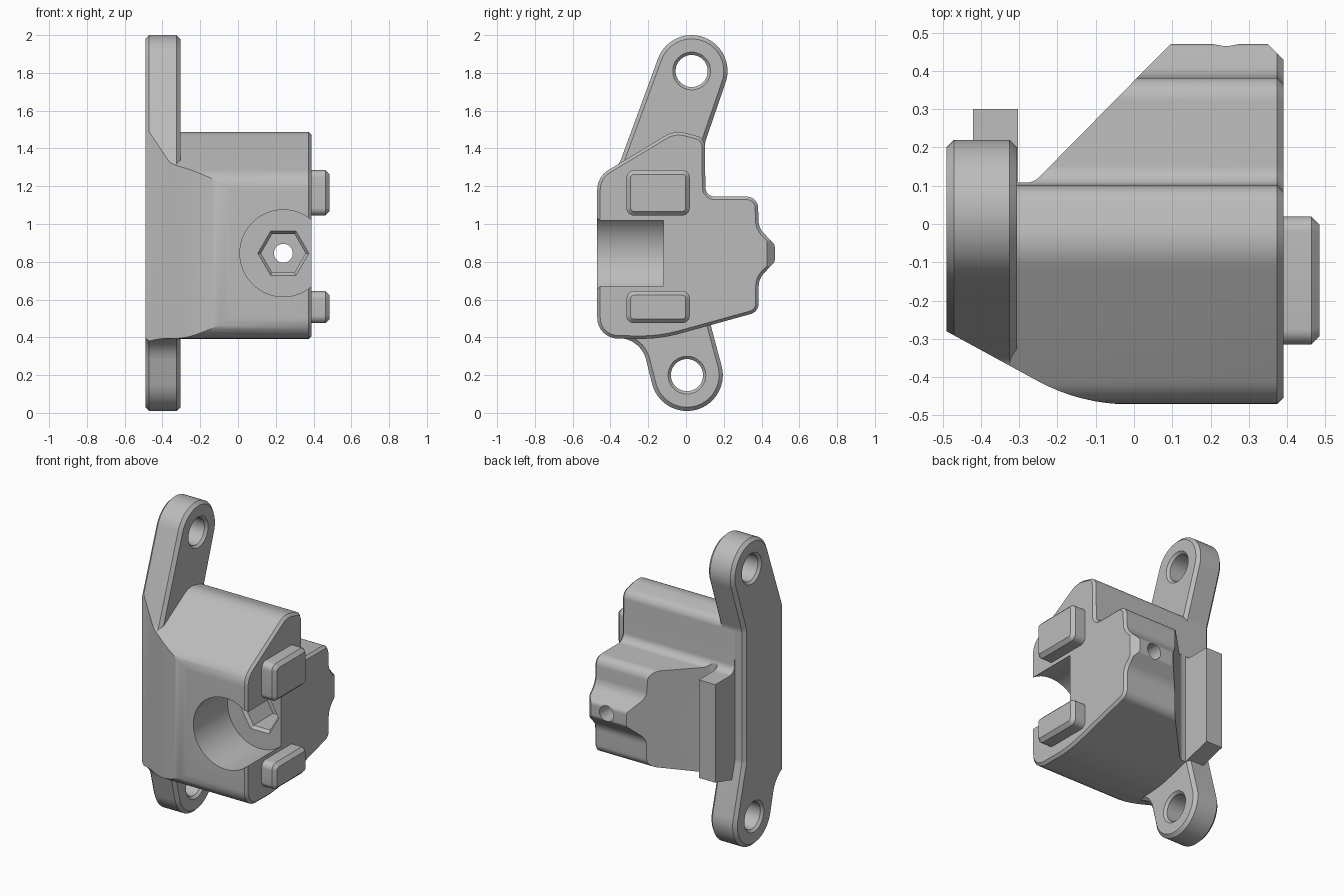
import bpy, bmesh
from math import sin, cos, tan, radians, pi
from mathutils import Vector

cube = bpy.data.objects.get("Cube")
if cube:
    bpy.data.objects.remove(cube, do_unlink=True)

grey = bpy.data.materials.new("plain grey")
grey.use_nodes = True
grey.diffuse_color = (0.5, 0.5, 0.5, 1)
grey.node_tree.nodes["Principled BSDF"].inputs["Base Color"].default_value = (0.5, 0.5, 0.5, 1)


def arc(cx, cy, r, a0, a1, n=28):
    """Points of an arc, in degrees."""
    angles = [radians(a0 + (a1 - a0) * i / n) for i in range(n + 1)]
    return [(cx + r * cos(a), cy + r * sin(a)) for a in angles]


def rounded(corners, steps=8):
    """Outline from (u, v, radius) corners; a missing radius means sharp."""
    out = []
    for i, c in enumerate(corners):
        p = Vector(c[:2])
        if len(c) < 3:
            out.append(p)
            continue
        a = (Vector(corners[i - 1][:2]) - p).normalized()
        b = (Vector(corners[(i + 1) % len(corners)][:2]) - p).normalized()
        half = a.angle(b) / 2
        centre = p + (a + b).normalized() * c[2] / sin(half)
        start = p + a * c[2] / tan(half) - centre
        end = p + b * c[2] / tan(half) - centre
        sweep = pi - 2 * half
        for k in range(steps + 1):
            t = k / steps
            out.append(centre + (start * sin((1 - t) * sweep) + end * sin(t * sweep)) / sin(sweep))
    return out


def finish(name, bm):
    bmesh.ops.recalc_face_normals(bm, faces=bm.faces)
    mesh = bpy.data.meshes.new(name)
    bm.to_mesh(mesh)
    bm.free()
    mesh.materials.append(grey)
    ob = bpy.data.objects.new(name, mesh)
    bpy.context.collection.objects.link(ob)
    return ob


def prism(name, outline, axis, low, high, chamfer=0, both=False):
    """Extrude an outline along x or z, with chamfered ends."""
    place = (lambda p, d: (d, p[0], p[1])) if axis == "x" else (lambda p, d: (p[0], p[1], d))
    bm = bmesh.new()
    ends = [[bm.verts.new(place(p, d)) for p in outline] for d in (low, high)]
    caps = [bm.faces.new(e) for e in ends]
    n = len(outline)
    for i in range(n):
        j = (i + 1) % n
        bm.faces.new((ends[0][i], ends[0][j], ends[1][j], ends[1][i]))
    bmesh.ops.recalc_face_normals(bm, faces=bm.faces)
    if chamfer:
        edges = [e for c in (caps if both else caps[1:]) for e in c.edges]
        bmesh.ops.bevel(bm, geom=edges, offset=chamfer, segments=1, affect="EDGES", clamp_overlap=False)
    return finish(name, bm)


def spool(name, axis, u, v, levels, sides=48):
    """Stack of rings (position, radius) along x at (y, z) or along y at (x, z)."""
    bm = bmesh.new()
    rings = []
    for d, r in levels:
        pts = [(u + r * cos(2 * pi * i / sides), v + r * sin(2 * pi * i / sides)) for i in range(sides)]
        rings.append([bm.verts.new((d, p, q) if axis == "x" else (p, d, q)) for p, q in pts])
    for a, b in zip(rings, rings[1:]):
        for i in range(sides):
            j = (i + 1) % sides
            bm.faces.new((a[i], a[j], b[j], b[i]))
    bm.faces.new(rings[0])
    bm.faces.new(rings[-1])
    return finish(name, bm)


def combine(ob, tool, operation):
    mod = ob.modifiers.new(operation.title(), "BOOLEAN")
    mod.operation, mod.object, mod.solver = operation, tool, "EXACT"
    bpy.context.view_layer.objects.active = ob
    bpy.ops.object.modifier_apply(modifier=mod.name)
    bpy.data.objects.remove(tool, do_unlink=True)


def smooth(ob):
    bpy.ops.object.select_all(action="DESELECT")
    ob.select_set(True)
    bpy.context.view_layer.objects.active = ob
    bpy.ops.object.shade_smooth_by_angle(angle=radians(24))


# Main block with the rear boss and its nose
body = prism("bracket_body", rounded([
    (-0.47, 0.395, 0.11), (-0.14, 0.39, 0.8), (0.385, 0.535, 0.06),
    (0.385, 0.71, 0.1), (0.47, 0.80, 0.03), (0.47, 0.89, 0.03), (0.385, 0.98, 0.1),
    (0.38, 1.145, 0.06), (0.103, 1.145, 0.05), (0.1, 1.455, 0.06),
    (-0.06, 1.497, 0.14), (-0.47, 1.25, 0.12)]), "x", -0.42, 0.39, 0.016)

# Mounting flange with two arms
flange = prism("flange", rounded(
    arc(0.03, 1.81, 0.19, 160, -20)
    + [(0.1, 1.43, 0.1), (0.1, 0.58, 0.1)]
    + arc(0.005, 0.2, 0.19, 15, -165)
    + [(-0.24, 0.396, 0.15), (-0.469, 0.396, 0.11), (-0.469, 1.251, 0.12), (-0.352, 1.321, 0.05)]),
    "x", -0.49, -0.305, 0.02, both=True)
combine(body, flange, "UNION")

# Plan shape: slanted front and diagonal rear flank
plan = prism("plan_cutter", rounded([
    (-0.6, -0.22), (-0.14, -0.471, 0.5), (0.5, -0.471), (0.5, 0.32), (0.34, 0.48),
    (0.105, 0.48, 0.06), (-0.262, 0.108, 0.05), (-0.303, 0.108), (-0.303, 0.3), (-0.6, 0.3)]),
    "z", -0.1, 2.1)
combine(body, plan, "INTERSECT")

# Round pocket, hexagonal nut seat and through hole
cx, cz = 0.24, 0.845
combine(body, spool("pocket", "y", cx, cz, [(-0.6, 0.23), (-0.12, 0.23)], 72), "DIFFERENCE")
combine(body, spool("nut_seat", "y", cx, cz,
                    [(-0.14, 0.135), (-0.12, 0.135), (-0.1, 0.118), (0.1, 0.118)], 6), "DIFFERENCE")
combine(body, spool("bolt_hole", "y", cx, cz, [(0, 0.05), (0.6, 0.05)], 32), "DIFFERENCE")

# Chamfered screw holes in the arms
for y, z in ((0.03, 1.81), (0.005, 0.2)):
    combine(body, spool("screw_hole", "x", y, z, [
        (-0.51, 0.12), (-0.475, 0.085), (-0.32, 0.085), (-0.285, 0.12)]), "DIFFERENCE")
smooth(body)

# Locating tabs on the left side
for name, low, high in (("upper_tab", 1.045, 1.285), ("lower_tab", 0.475, 0.645)):
    r = 0.04
    tab = prism(name, rounded([(-0.315, low, r), (0.02, low, r), (0.02, high, r), (-0.315, high, r)]),
                "x", 0.37, 0.485, 0.022)
    smooth(tab)
